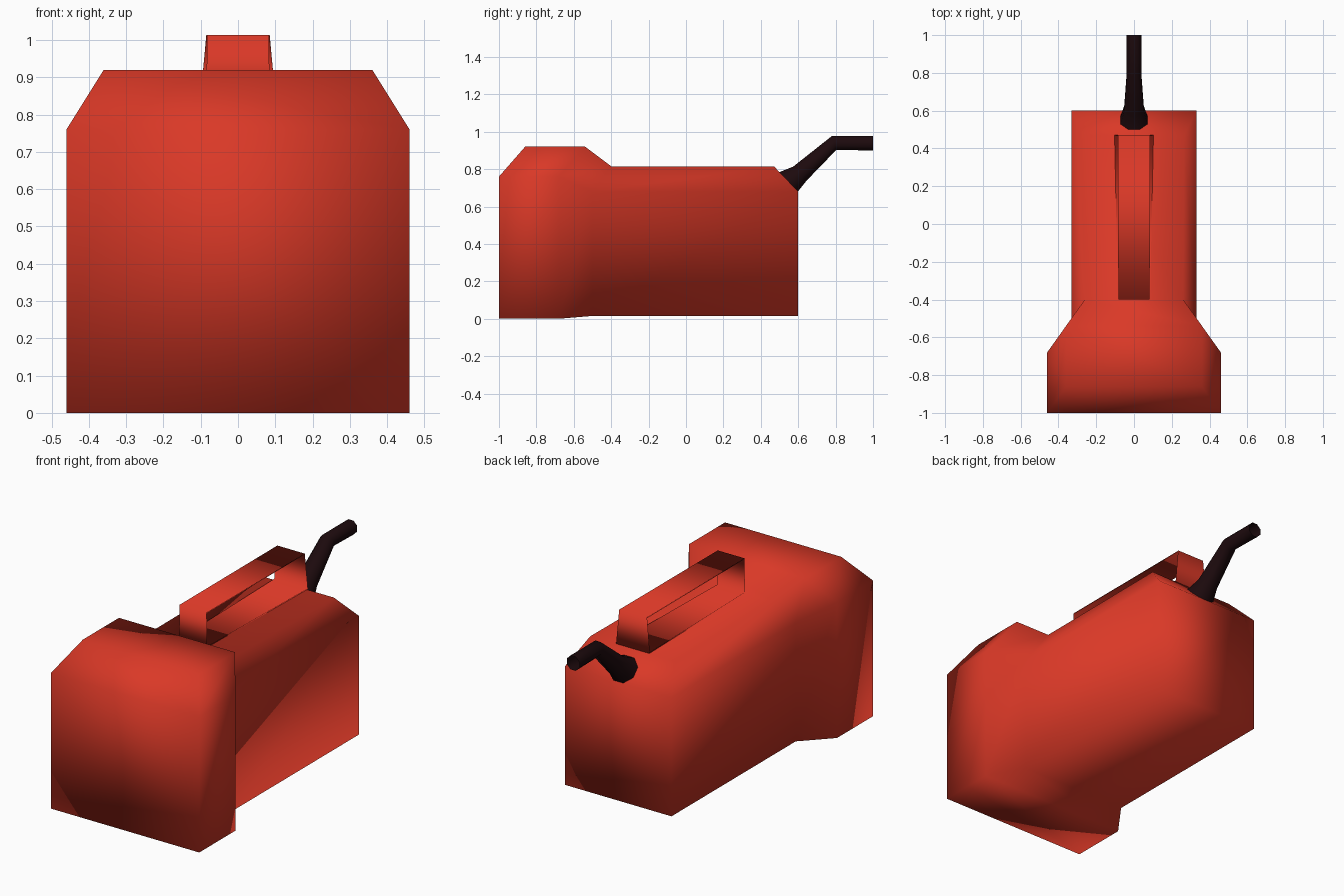
import bpy, bmesh, math
from mathutils import Vector

if "Cube" in bpy.data.objects:
    bpy.data.objects.remove(bpy.data.objects["Cube"])


def material(name, rgb):
    m = bpy.data.materials.new(name)
    m.diffuse_color = (*rgb, 1)
    m.use_nodes = True
    m.node_tree.nodes["Principled BSDF"].inputs["Base Color"].default_value = m.diffuse_color
    return m


red = material("red plastic", (0.70, 0.04, 0.02))
black = material("black plastic", (0.012, 0.003, 0.004))


def loft(name, rings, mat, caps=(), closed=False):
    """Skin a row of equal rings with quads; caps are (ring, point indices)."""
    bm = bmesh.new()
    vs = [[bm.verts.new(p) for p in r] for r in rings]
    pairs = list(zip(vs, vs[1:]))
    if closed:
        pairs.append((vs[-1], vs[0]))
    n = len(rings[0])
    for a, b in pairs:
        for i in range(n if n > 2 else 1):
            j = (i + 1) % n
            bm.faces.new((a[i], a[j], b[j], b[i]))
    for r, idx in caps:
        bm.faces.new([vs[r][i] for i in idx])
    bmesh.ops.recalc_face_normals(bm, faces=bm.faces)
    me = bpy.data.meshes.new(name)
    bm.to_mesh(me)
    bm.free()
    me.materials.append(mat)
    for p in me.polygons:
        p.use_smooth = True
    ob = bpy.data.objects.new(name, me)
    bpy.context.collection.objects.link(ob)
    return ob


# Can body: stations along y, each with side wall, shoulder and top points
# (side x, side y, bottom z, shoulder z, top x, top y, top z)
stations = [
    (0.46, -1.00, 0.000, 0.76, 0.36, -0.86, 0.92),
    (0.46, -0.68, 0.000, 0.76, 0.36, -0.54, 0.92),
    (0.33, -0.50, 0.015, 0.68, 0.26, -0.40, 0.815),
    (0.33, 0.60, 0.015, 0.68, 0.265, 0.47, 0.815),
]
rings = []
for sx, sy, zb, zs, tx, ty, zt in stations:
    half = [(sx, sy, zb), (sx, sy, zs), (tx, ty, zt)]
    rings.append(half + [(-x, y, z) for x, y, z in reversed(half)])
ends = [(r, q) for r in (0, 3) for q in ((0, 1, 4, 5), (1, 2, 3, 4))]
loft("can_body", rings, red, ends)

# Handle: thin open loop of front post, grip, rear post and base strip
profile = [(0.085, -0.40, 0.818), (0.083, -0.40, 1.013),
           (0.085, 0.47, 1.013), (0.103, 0.472, 0.818)]
handle = loft("handle", [[(x, y, z), (-x, y, z)] for x, y, z in profile],
              red, closed=True)
wall = handle.modifiers.new("wall", 'SOLIDIFY')
wall.thickness = 0.006
wall.offset = -1
wall.use_rim = False

# Spout: eight-sided tapering tube, bent level at the elbow
# (y, z, radius, tilt of the ring's axis)
path = [(0.548, 0.732, 0.078, 45), (0.61, 0.777, 0.056, 45),
        (0.792, 0.94, 0.042, 18), (1.0, 0.938, 0.042, 0)]
tube = []
for y, z, r, tilt in path:
    t = math.radians(tilt)
    up = Vector((0, -math.sin(t), math.cos(t)))
    ring = []
    for k in range(8):
        a = math.radians(22.5 + 45 * k)
        ring.append(Vector((0, y, z)) + Vector((r * math.cos(a), 0, 0)) + up * r * math.sin(a))
    tube.append(ring)
loft("spout", tube, black)
